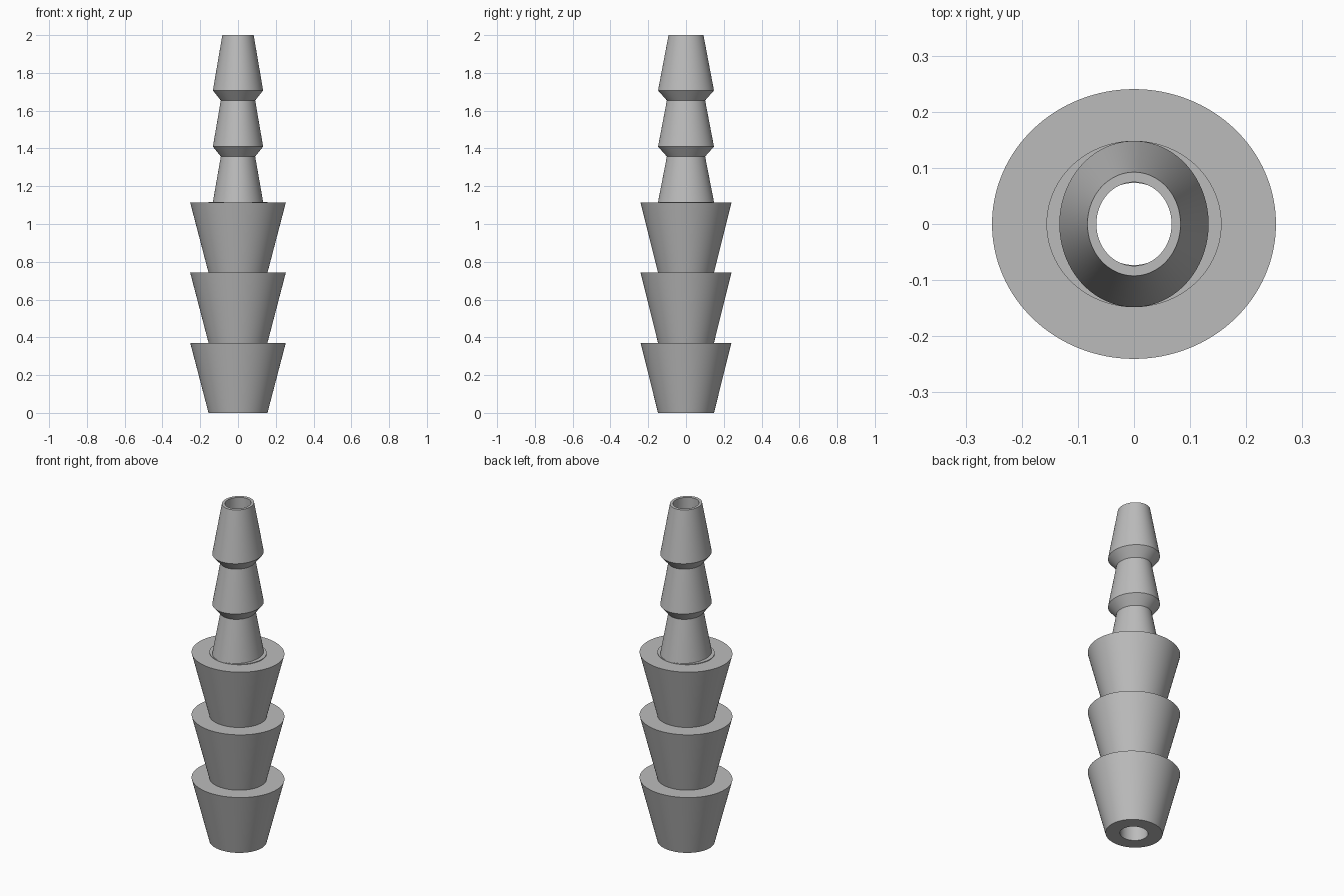
import bpy, bmesh, math

if "Cube" in bpy.data.objects:
    bpy.data.objects.remove(bpy.data.objects["Cube"], do_unlink=True)

grey = bpy.data.materials.new("plain_grey")
grey.use_nodes = True
colour = (0.5, 0.5, 0.5, 1)
grey.diffuse_color = colour
grey.node_tree.nodes["Principled BSDF"].inputs["Base Color"].default_value = colour

SEGMENTS = 128


def lathe(name, profile, stretch_y):
    """Revolve a closed (radius, height) loop into an oval hollow body."""
    bm = bmesh.new()
    rings = []
    for r, z in profile:
        ring = []
        for i in range(SEGMENTS):
            a = math.tau * i / SEGMENTS
            ring.append(bm.verts.new((r * math.cos(a), r * stretch_y * math.sin(a), z)))
        rings.append(ring)
    for low, high in zip(rings, rings[1:] + rings[:1]):
        for i in range(SEGMENTS):
            j = (i + 1) % SEGMENTS
            bm.faces.new((low[i], low[j], high[j], high[i]))
    bmesh.ops.recalc_face_normals(bm, faces=bm.faces)
    mesh = bpy.data.meshes.new(name)
    bm.to_mesh(mesh)
    bm.free()
    mesh.materials.append(grey)
    obj = bpy.data.objects.new(name, mesh)
    bpy.context.collection.objects.link(obj)
    bpy.ops.object.select_all(action="DESELECT")
    obj.select_set(True)
    bpy.context.view_layer.objects.active = obj
    bpy.ops.object.shade_smooth_by_angle(angle=math.radians(25))
    return obj


# Wide lower barbs: three cups opening upward, topped by a thin collar
cup_height = 0.371
shoulder = 3 * cup_height
collar_top = shoulder + 0.004
profile = []
for k in range(3):
    profile += [(0.156, k * cup_height), (0.253, (k + 1) * cup_height)]
profile += [(0.156, shoulder), (0.156, collar_top), (0.077, collar_top), (0.077, 0)]
lathe("lower_barbs", profile, 0.95)

# Slim upper barbs: three cones tapering upward with undercut necks
pitch = 0.297
neck = 0.053
profile = [(0.133, collar_top)]
for k in (1, 2):
    ridge = shoulder + k * pitch
    profile += [(0.091, ridge - neck), (0.133, ridge)]
profile += [(0.083, 2), (0.067, 2), (0.067, collar_top)]
lathe("upper_barbs", profile, 1.113)
